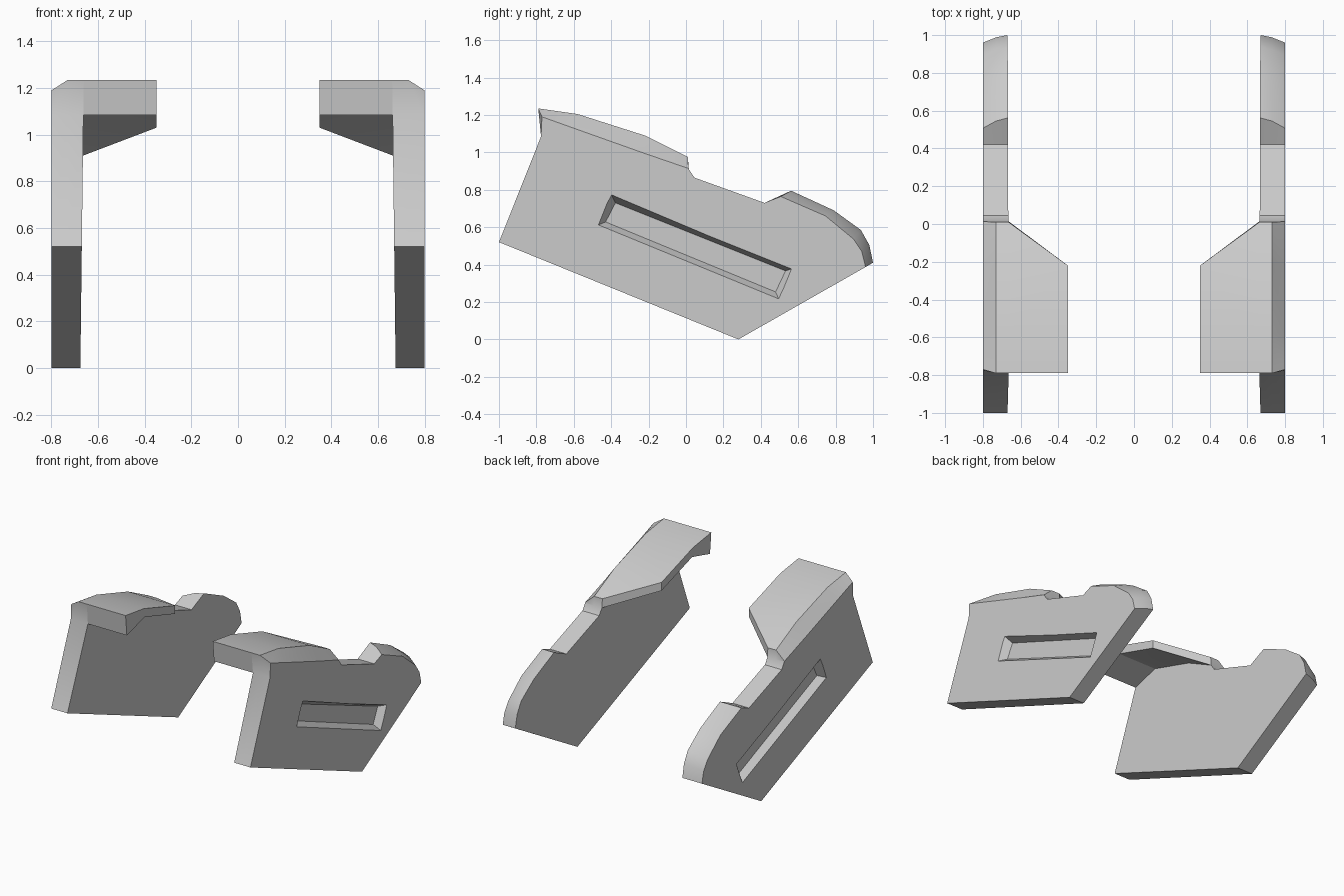
import bpy, bmesh, math

if "Cube" in bpy.data.objects:
    bpy.data.objects.remove(bpy.data.objects["Cube"])


def loft(name, rings):
    """Closed solid through matching rings of points, with flat end caps."""
    bm = bmesh.new()
    vs = [[bm.verts.new(p) for p in r] for r in rings]
    n = len(vs[0])
    for a, b in zip(vs, vs[1:]):
        for i in range(n):
            j = (i + 1) % n
            bm.faces.new((a[i], a[j], b[j], b[i]))
    bm.faces.new(vs[0][::-1])
    bm.faces.new(vs[-1])
    bmesh.ops.remove_doubles(bm, verts=bm.verts, dist=1e-4)
    bmesh.ops.recalc_face_normals(bm, faces=bm.faces)
    mesh = bpy.data.meshes.new(name)
    bm.to_mesh(mesh)
    bm.free()
    ob = bpy.data.objects.new(name, mesh)
    bpy.context.collection.objects.link(ob)
    return ob


def smooth(ob, deg):
    bpy.ops.object.select_all(action='DESELECT')
    ob.select_set(True)
    bpy.context.view_layer.objects.active = ob
    bpy.ops.object.shade_smooth_by_angle(angle=math.radians(deg))


def mirror(ob):
    m = ob.modifiers.new("mirror", 'MIRROR')
    m.use_axis = (True, False, False)
    m.use_mirror_merge = False


def inner_x(z):
    return 0.676 - 0.012 * z


# Side plate: (y, z) outlines of the inner and outer faces, bevelled between
inner = [(-1, .52), (.28, 0), (1, .41), (.98, .505), (.935, .585), (.79, .69),
         (.562, .795), (.42, .73), (.045, .865), (.015, .91), (.01, .975),
         (-.22, 1.09), (-.58, 1.205), (-.79, 1.235), (-.775, 1.085)]
outer = [(-1, .52), (.28, 0), (.96, .387), (.94, .47), (.895, .537), (.746, .66),
         (.507, .764), (.42, .73), (.045, .865), (.015, .91), (.013, .914),
         (-.22, .994), (-.58, 1.122), (-.77, 1.19), (-.775, 1.085)]
middle = []
for a, b in zip(inner, outer):
    t = 0.3 if a[0] > 0.4 else 0
    middle.append((a[0] + (b[0] - a[0]) * t, a[1] + (b[1] - a[1]) * t))
plate = loft("side_plate", [[(inner_x(z), y, z) for y, z in inner],
                            [(0.73, y, z) for y, z in middle],
                            [(0.80, y, z) for y, z in outer]])

# Tapered slot cut into the outer face
rim = [(-.398, .773), (.564, .377), (.495, .217), (-.468, .612)]
floor = [(-.377, .730), (.532, .366), (.479, .254), (-.430, .628)]
flare = [(2 * a[0] - b[0], 2 * a[1] - b[1]) for a, b in zip(rim, floor)]
cutter = loft("slot_cutter", [[(0.75, y, z) for y, z in floor],
                              [(0.85, y, z) for y, z in flare]])
cutter.hide_render = True
cutter.hide_viewport = True
smooth(plate, 32)
cut = plate.modifiers.new("slot", 'BOOLEAN')
cut.operation = 'DIFFERENCE'
cut.solver = 'EXACT'
cut.object = cutter
mirror(plate)

# Top wing reaching inward, its rear edge swept forward toward the tip
root = [(-.79, 1.235), (-.58, 1.205), (-.22, 1.09), (.01, .975),
        (.015, .91), (-.22, 1.03), (-.57, 1.14), (-.775, 1.085)]
tip = root[:3] + [root[2], root[5]] + root[5:]
wing = loft("top_wing", [[(inner_x(z), y, z) for y, z in root],
                         [(0.35, y, z) for y, z in tip]])
smooth(wing, 25)
mirror(wing)
